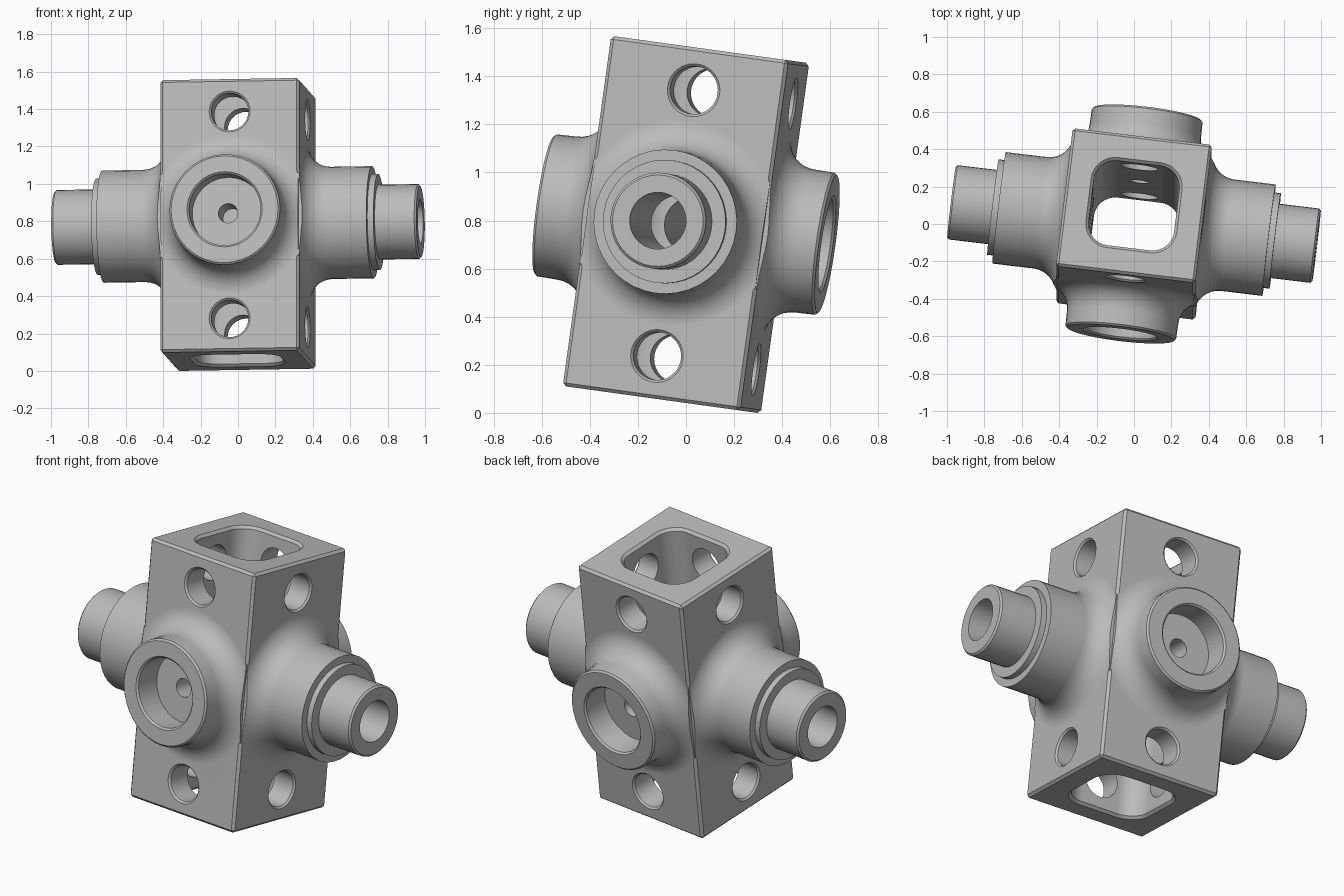
import bpy, bmesh
from math import pi, sin, cos
from mathutils import Matrix, Vector

cube = bpy.data.objects.get("Cube")
if cube:
    bpy.data.objects.remove(cube, do_unlink=True)

HALF, TALL = 0.375, 0.735          # half width and half height of the block
FILLET, BOSS = 0.13, 0.30          # boss root fillet and boss radius
SEGS = 40

grey = bpy.data.materials.new("cast_grey")
grey.use_nodes = True
color = (0.5, 0.5, 0.5, 1)
grey.diffuse_color = color
grey.node_tree.nodes["Principled BSDF"].inputs["Base Color"].default_value = color


def make_object(name, bm):
    bmesh.ops.recalc_face_normals(bm, faces=bm.faces)
    mesh = bpy.data.meshes.new(name)
    bm.to_mesh(mesh)
    bm.free()
    mesh.materials.append(grey)
    ob = bpy.data.objects.new(name, mesh)
    bpy.context.collection.objects.link(ob)
    return ob


def loft(name, rings, direction=(0, 0, 1), offset=(0, 0, 0)):
    """Skin closed rings stacked along z, then turn z towards a direction."""
    bm = bmesh.new()
    loops = [[bm.verts.new(p) for p in ring] for ring in rings]
    n = len(loops[0])
    for a, b in zip(loops, loops[1:]):
        for i in range(n):
            j = (i + 1) % n
            bm.faces.new((a[i], a[j], b[j], b[i]))
    bm.faces.new(loops[0])
    bm.faces.new(loops[-1])
    turn = Vector((0, 0, 1)).rotation_difference(Vector(direction)).to_matrix().to_4x4()
    bm.transform(Matrix.Translation(offset) @ turn)
    return make_object(name, bm)


def circle(z, r):
    return [(r * cos(2 * pi * i / SEGS), r * sin(2 * pi * i / SEGS), z) for i in range(SEGS)]


def rounded_square(z, half, r):
    pts = []
    for k in range(4):
        t = k * pi / 2
        cx = (half - r) * (1 if k in (0, 3) else -1)
        cy = (half - r) * (1 if k in (0, 1) else -1)
        for s in range(9):
            a = t + s * pi / 16
            pts.append((cx + r * cos(a), cy + r * sin(a), z))
    return pts


def lathe(name, profile, direction, offset=(0, 0, 0)):
    return loft(name, [circle(z, r) for z, r in profile], direction, offset)


def block(name, half_size, bevel=0):
    bm = bmesh.new()
    bmesh.ops.create_cube(bm, size=2)
    bmesh.ops.scale(bm, vec=half_size, verts=bm.verts)
    if bevel:
        bmesh.ops.bevel(bm, geom=bm.edges[:], offset=bevel, segments=1, affect='EDGES')
    return make_object(name, bm)


def combine(target, tool, operation):
    mod = target.modifiers.new("combine", 'BOOLEAN')
    mod.operation, mod.solver, mod.object = operation, 'EXACT', tool
    with bpy.context.temp_override(object=target, active_object=target):
        bpy.ops.object.modifier_apply(modifier=mod.name)
    bpy.data.objects.remove(tool, do_unlink=True)


# Central block
hub = block("hub_body", (HALF, HALF, TALL), 0.014)

# Four bosses with filleted roots: stepped spigots on x, short cups on y
root = [(0.3, BOSS + FILLET)]
for i in range(9):
    a = i * pi / 16
    root.append((HALF + FILLET * (1 - cos(a)), BOSS + FILLET * (1 - sin(a))))
spigot = root + [(0.727, BOSS), (0.727, 0.257), (0.76, 0.257), (0.76, 0.2),
                 (0.973, 0.2), (0.983, 0.19)]
cup = root + [(0.587, BOSS - 0.002), (0.597, BOSS - 0.012)]
for sign in (1, -1):
    for name, profile, axis, limit in (
            ("spigot", spigot, (sign, 0, 0), (2, 0.37, 2)),
            ("cup", cup, (0, sign, 0), (0.37, 2, 2))):
        boss = lathe(name, profile, axis)
        combine(boss, block("limit", limit), 'INTERSECT')
        combine(hub, boss, 'UNION')

# Rounded square passage from top to bottom, with chamfered rims
A, R = 0.23, 0.115
passage = loft("passage", [rounded_square(z, A + c, R + c) for z, c in
                           ((-0.76, 0.04), (-0.72, 0), (0.72, 0), (0.76, 0.04))])
combine(hub, passage, 'DIFFERENCE')

# Bore through the spigots
combine(hub, lathe("bore", [(-1.1, 0.118), (1.1, 0.118)], (1, 0, 0)), 'DIFFERENCE')

# Cup recesses with a small pilot hole in the floor
for sign in (1, -1):
    recess = lathe("recess", [(0.1, 0.052), (0.44, 0.052), (0.44, 0.193),
                              (0.587, 0.193), (0.617, 0.223)], (0, sign, 0))
    combine(hub, recess, 'DIFFERENCE')

# Countersunk cross holes above and below the bosses, on all four sides
E = HALF - 0.01
hole = [(-E - 0.04, 0.14), (-E, 0.1), (E, 0.1), (E + 0.04, 0.14)]
for axis in ((1, 0, 0), (0, 1, 0)):
    for z in (0.558, -0.558):
        combine(hub, lathe("cross_hole", hole, axis, (0, 0, z)), 'DIFFERENCE')

# Tilt the finished part into its resting pose
z_axis = Vector((0, 0.137, 0.9906)).normalized()
x_axis = Vector((0.993, -0.119, 0.0165)).normalized()
y_axis = z_axis.cross(x_axis).normalized()
x_axis = y_axis.cross(z_axis)
pose = Matrix((x_axis, y_axis, z_axis)).transposed().to_4x4()
hub.data.transform(pose)
low = min(v.co.z for v in hub.data.vertices)
hub.data.transform(Matrix.Translation((0, 0, -low)))

# Smooth the round surfaces and keep machined edges crisp
bpy.ops.object.select_all(action='DESELECT')
hub.select_set(True)
bpy.context.view_layer.objects.active = hub
bpy.ops.object.shade_smooth_by_angle(angle=pi / 6)
weighted = hub.modifiers.new("weighted_normals", 'WEIGHTED_NORMAL')
weighted.keep_sharp = True
